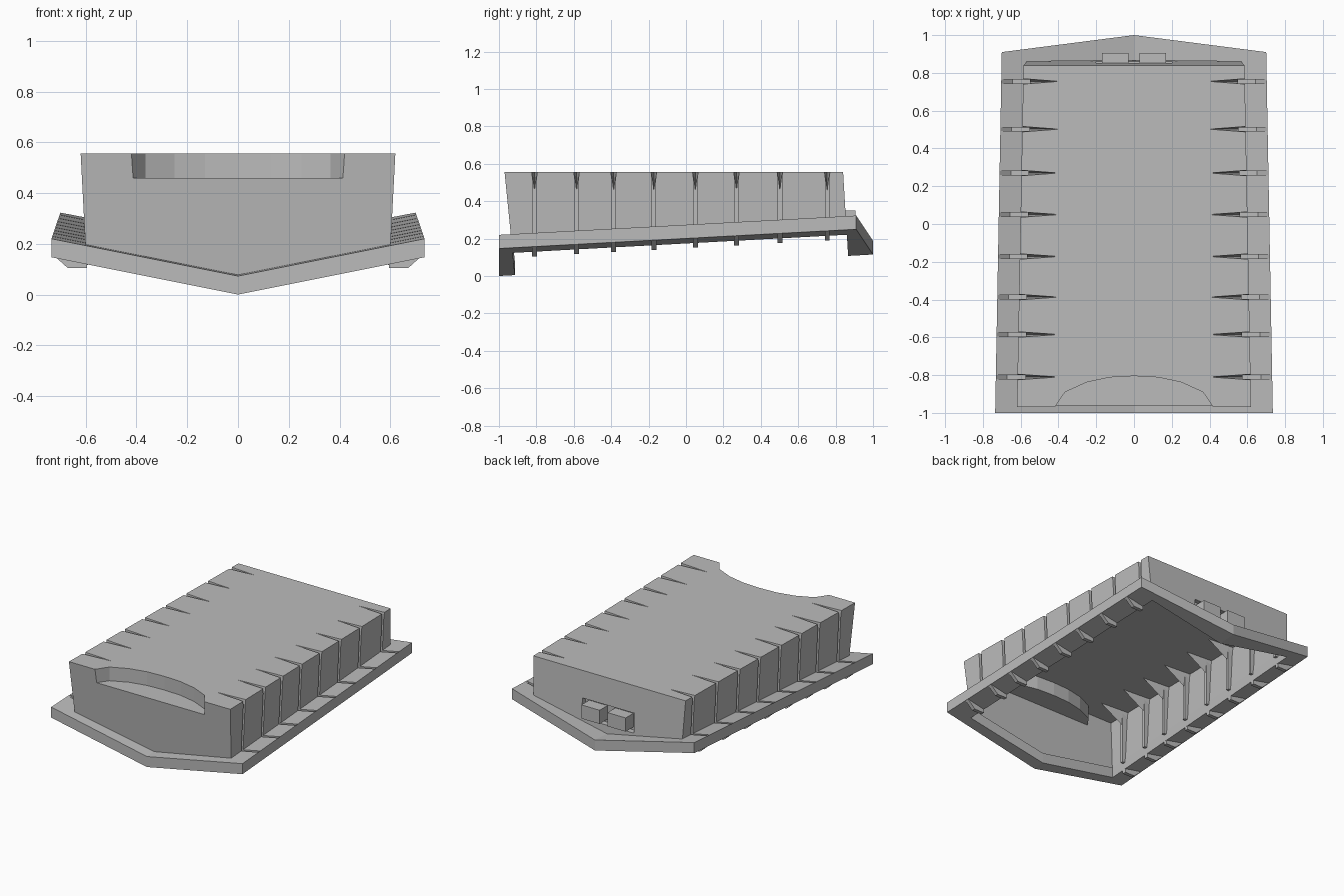
import bpy, bmesh

cube = bpy.data.objects.get("Cube")
if cube:
    bpy.data.objects.remove(cube)

grey = bpy.data.materials.new("plain grey")
grey.use_nodes = True
COLOUR = (0.5, 0.5, 0.5, 1)
grey.diffuse_color = COLOUR
grey.node_tree.nodes["Principled BSDF"].inputs["Base Color"].default_value = COLOUR

TOP, RIM = 0.555, 0.073
FRONT, BACK = -0.97, 0.84
RIB_Y = [-0.81, -0.585, -0.387, -0.172, 0.05, 0.27, 0.502, 0.755]


def under(x, y):
    """Height of the V-shaped underside of the rim."""
    return 0.2 * abs(x) + 0.0575 * (y + 1)


def wall_x(y, z):
    """Half width of the slightly tapered body."""
    return 0.62 - 0.0193 * (y - FRONT) - 0.05 * (TOP - z)


def rim_x(y):
    return 0.735 - 0.0183 * (y + 1)


def finish(name, bm):
    bmesh.ops.recalc_face_normals(bm, faces=bm.faces)
    mesh = bpy.data.meshes.new(name)
    bm.to_mesh(mesh)
    bm.free()
    mesh.materials.append(grey)
    obj = bpy.data.objects.new(name, mesh)
    bpy.context.collection.objects.link(obj)
    return obj


def loft(bm, a, b):
    """Solid between two matching loops of points."""
    va, vb = [bm.verts.new(p) for p in a], [bm.verts.new(p) for p in b]
    for i in range(len(a)):
        j = (i + 1) % len(a)
        bm.faces.new((va[i], va[j], vb[j], vb[i]))
    return va, vb


def prism(bm, a, b):
    va, vb = loft(bm, a, b)
    bm.faces.new(va)
    bm.faces.new(vb)


def box(bm, x0, x1, y0, y1, z0, z1):
    loop = [(x0, y0), (x1, y0), (x1, y1), (x0, y1)]
    prism(bm, [(x, y, z0) for x, y in loop], [(x, y, z1) for x, y in loop])


def carve(obj, cutters):
    """Cut the object and keep the resulting mesh."""
    for c in cutters:
        c.hide_render = True
        m = obj.modifiers.new("cut", "BOOLEAN")
        m.operation, m.solver, m.object = "DIFFERENCE", "EXACT", c
    dg = bpy.context.evaluated_depsgraph_get()
    mesh = bpy.data.meshes.new_from_object(obj.evaluated_get(dg))
    obj.modifiers.clear()
    obj.data = mesh


def base_corner(y_top, lean, centre):
    """Where a leaning end wall meets the underside of the rim."""
    z = 0.1
    for _ in range(12):
        y = y_top + lean * (TOP - z)
        x = 0 if centre else wall_x(y, z)
        z = under(x, y)
    return x, y, z


def mirrored(front_side, front_mid, back_side, back_mid):
    (fx, fy, fz), (bx, by, bz) = front_side, back_side
    return [(-fx, fy, fz), front_mid, front_side, back_side, back_mid, (-bx, by, bz)]


# Body solid with a V-shaped bottom loop
base = mirrored(base_corner(FRONT, 0.1, False), base_corner(FRONT, 0.1, True),
                base_corner(BACK, 0.06, False), base_corner(BACK, 0.06, True))
crown = mirrored((wall_x(FRONT, TOP), FRONT, TOP), (0, FRONT, TOP),
                 (wall_x(BACK, TOP), BACK, TOP), (0, BACK, TOP))
bm = bmesh.new()
va, vb = loft(bm, base, crown)
bm.faces.new(vb)
bm.faces.new((va[0], va[1], va[4], va[5]))
bm.faces.new((va[1], va[2], va[3], va[4]))
body = finish("body_shell", bm)

# Rim: ring between the outer outline and the body
outline = mirrored((rim_x(-1), -1, 0), (0, -1, 0), (rim_x(0.91), 0.91, 0), (0, 1, 0))
bm = bmesh.new()
rings = []
for loop in (outline, base):
    for h in (0, RIM):
        rings.append([bm.verts.new((x, y, under(x, y) + h)) for x, y, _ in loop])
lo, to, li, ti = rings
for a, b in ((lo, to), (to, ti), (ti, li), (li, lo)):
    for i in range(6):
        j = (i + 1) % 6
        bm.faces.new((a[i], a[j], b[j], b[i]))
rim = finish("rim", bm)

# Side grooves, their tapered top slots, and the ribs under the rim
grooves, slots, ribs = bmesh.new(), bmesh.new(), bmesh.new()
for y in RIB_Y:
    xo, flat = rim_x(y), rim_x(y) - 0.06
    xw = wall_x(y, under(0.6, y))
    zf = under(flat, y) - 0.04
    floor, edge = zf + RIM, under(xo, y) + RIM
    cut = [(xw - 0.02, floor), (flat, floor), (xo, edge), (xo + 0.05, edge + 0.04),
           (xo + 0.05, 0.6), (xw - 0.02, 0.6)]
    rib = [(xw, zf), (flat, zf), (xo - 0.002, under(xo, y)),
           (xo - 0.002, under(xo, y) + 0.01), (xw, under(xw, y) + 0.02)]
    for s in (-1, 1):
        for target, shape, w in ((grooves, cut, 0.01), (ribs, rib, 0.013)):
            prism(target, [(s * x, y - w, z) for x, z in shape],
                  [(s * x, y + w, z) for x, z in shape])
        p = [slots.verts.new(v) for v in (
            (s * (xw + 0.04), y - 0.018, 0.57), (s * (xw + 0.04), y + 0.018, 0.57),
            (s * 0.375, y, 0.57), (s * (xw + 0.01), y, 0.44))]
        for i in range(4):
            slots.faces.new(p[:i] + p[i + 1:])
groove_cutter = finish("groove_cutter", grooves)
slot_cutter = finish("slot_cutter", slots)
finish("under_ribs", ribs)

# Curved front notch and rear recess
bm = bmesh.new()
arc = [(0.43, -1.1), (0.42, -0.97), (0.365, -0.89), (0.25, -0.838), (0.13, -0.812)]
arc = arc + [(0, -0.805)] + [(-x, y) for x, y in reversed(arc)]
prism(bm, [(x, y, 0.46) for x, y in arc], [(x, y, 0.6) for x, y in arc])
box(bm, -0.2, 0.2, 0.82, 1.0, 0.235, 0.37)
notch_cutter = finish("notch_cutter", bm)

carve(body, [groove_cutter, slot_cutter, notch_cutter])
carve(rim, [groove_cutter])
for c in (groove_cutter, slot_cutter, notch_cutter):
    bpy.data.objects.remove(c)

# Open the underside of the body
bm = bmesh.new()
bm.from_mesh(body.data)
bm.normal_update()
bottom = [f for f in bm.faces if f.normal.z < -0.7
          and all(abs(v.co.z - under(v.co.x, v.co.y)) < 0.003 for v in f.verts)]
bmesh.ops.delete(bm, geom=bottom, context="FACES")
bm.to_mesh(body.data)
bm.free()

# Two rear blocks in the recess
bm = bmesh.new()
for s in (-1, 1):
    box(bm, s * 0.1 - 0.07, s * 0.1 + 0.07, 0.815, 0.905, 0.255, 0.35)
finish("rear_blocks", bm)
